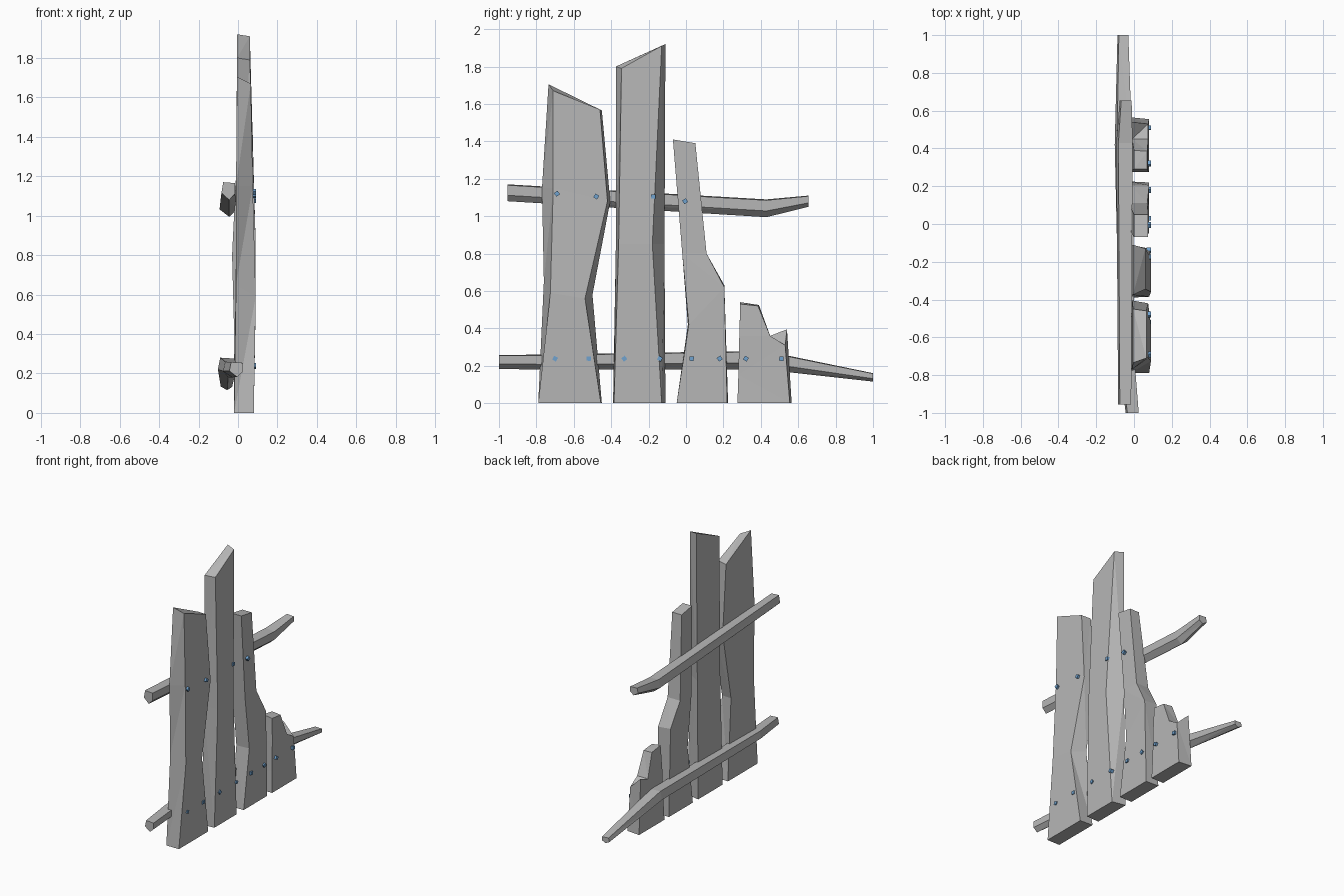
import bpy, bmesh, math
from mathutils import Matrix

old = bpy.data.objects.get("Cube")
if old:
    bpy.data.objects.remove(old, do_unlink=True)


def material(name, rgb):
    m = bpy.data.materials.new(name)
    m.use_nodes = True
    color = (*rgb, 1)
    m.diffuse_color = color
    m.node_tree.nodes["Principled BSDF"].inputs["Base Color"].default_value = color
    return m


WOOD = material("weathered grey wood", (0.47, 0.47, 0.47))
STEEL = material("blue steel", (0.16, 0.36, 0.62))


def finish(name, bm, mat):
    bmesh.ops.recalc_face_normals(bm, faces=bm.faces)
    mesh = bpy.data.meshes.new(name)
    bm.to_mesh(mesh)
    bm.free()
    mesh.materials.append(mat)
    obj = bpy.data.objects.new(name, mesh)
    bpy.context.collection.objects.link(obj)
    return obj


def loft(name, rings, mat):
    """Skin a list of equal-length point rings and cap both ends."""
    bm = bmesh.new()
    loops = [[bm.verts.new(p) for p in ring] for ring in rings]
    n = len(loops[0])
    for a, b in zip(loops, loops[1:]):
        for i in range(n):
            j = (i + 1) % n
            bm.faces.new((a[i], a[j], b[j], b[i]))
    bm.faces.new(loops[0])
    bm.faces.new(loops[-1])
    bmesh.ops.triangulate(bm, faces=[f for f in bm.faces if len(f.verts) == 4])
    return finish(name, bm, mat)


def plank(name, rows):
    """Each row: x of both faces, then (y, z) of back left, front left, front right, back right."""
    rings = []
    for xb, xf, bl, fl, fr, br in rows:
        rings.append([(xb, *bl), (xf, *fl), (xf, *fr), (xb, *br)])
    loft(name, rings, WOOD)


# Upright planks, chipped along their edges
plank("wide_plank", [
    (-0.02, 0.08, (-0.79, 0), (-0.79, 0), (-0.455, 0), (-0.45, 0)),
    (-0.01, 0.09, (-0.76, 0.65), (-0.725, 0.59), (-0.54, 0.56), (-0.5, 0.58)),
    (-0.01, 0.075, (-0.77, 1.15), (-0.71, 1.15), (-0.42, 1.08), (-0.405, 1.08)),
    (-0.005, 0.065, (-0.735, 1.705), (-0.71, 1.67), (-0.46, 1.57), (-0.45, 1.565)),
])
plank("tall_plank", [
    (-0.02, 0.08, (-0.39, 0), (-0.385, 0), (-0.13, 0), (-0.11, 0)),
    (-0.01, 0.09, (-0.375, 0.85), (-0.36, 0.85), (-0.18, 0.85), (-0.115, 0.85)),
    (-0.005, 0.06, (-0.375, 1.8), (-0.345, 1.79), (-0.13, 1.91), (-0.11, 1.92)),
])
plank("bent_plank", [
    (-0.02, 0.08, (-0.05, 0), (-0.05, 0), (0.22, 0), (0.225, 0)),
    (-0.02, 0.08, (0.01, 0.42), (0.015, 0.42), (0.205, 0.62), (0.205, 0.63)),
    (-0.03, 0.07, (-0.02, 0.8), (-0.02, 0.8), (0.11, 0.8), (0.11, 0.8)),
    (0, 0.075, (-0.07, 1.41), (-0.07, 1.41), (0.05, 1.39), (0.05, 1.39)),
])
plank("broken_plank", [
    (-0.02, 0.08, (0.275, 0), (0.275, 0), (0.555, 0), (0.565, 0)),
    (-0.015, 0.075, (0.28, 0.15), (0.28, 0.15), (0.53, 0.31), (0.54, 0.395)),
    (-0.01, 0.075, (0.285, 0.36), (0.285, 0.36), (0.45, 0.36), (0.45, 0.36)),
    (0, 0.07, (0.29, 0.54), (0.29, 0.53), (0.385, 0.52), (0.39, 0.525)),
])

# Rough five-sided rails behind the planks
SECTION = [(-0.5, 0.5), (0.5, 0.45), (0.5, -0.15), (0, -0.5), (-0.65, -0.1)]


def rail(name, stations):
    """Each station: y, centre x, centre z, width, height."""
    loft(name, [[(cx + u * w, y, cz + v * h) for u, v in SECTION]
                for y, cx, cz, w, h in stations], WOOD)


rail("upper_rail", [
    (-0.955, -0.045, 1.125, 0.06, 0.09),
    (0.43, -0.045, 1.042, 0.075, 0.095),
    (0.655, -0.04, 1.08, 0.055, 0.06),
])
rail("lower_rail", [
    (-1, -0.005, 0.22, 0.06, 0.075),
    (-0.75, -0.03, 0.22, 0.07, 0.08),
    (0.42, -0.05, 0.23, 0.08, 0.1),
    (1, -0.055, 0.138, 0.05, 0.045),
])

# Square nail heads
upper_nails = [(-0.69, 1.12), (-0.48, 1.105), (-0.175, 1.105), (-0.005, 1.08)]
lower_nails = [(y, 0.238) for y in (-0.7, -0.52, -0.33, -0.14, 0.03, 0.18, 0.32, 0.51)]
bm = bmesh.new()
for i, (y, z) in enumerate(upper_nails + lower_nails):
    spin = Matrix.Rotation(math.radians(35 + 25 * (i % 3)), 4, "X")
    bmesh.ops.create_cube(bm, size=0.023, matrix=Matrix.Translation((0.079, y, z)) @ spin)
finish("nails", bm, STEEL)
